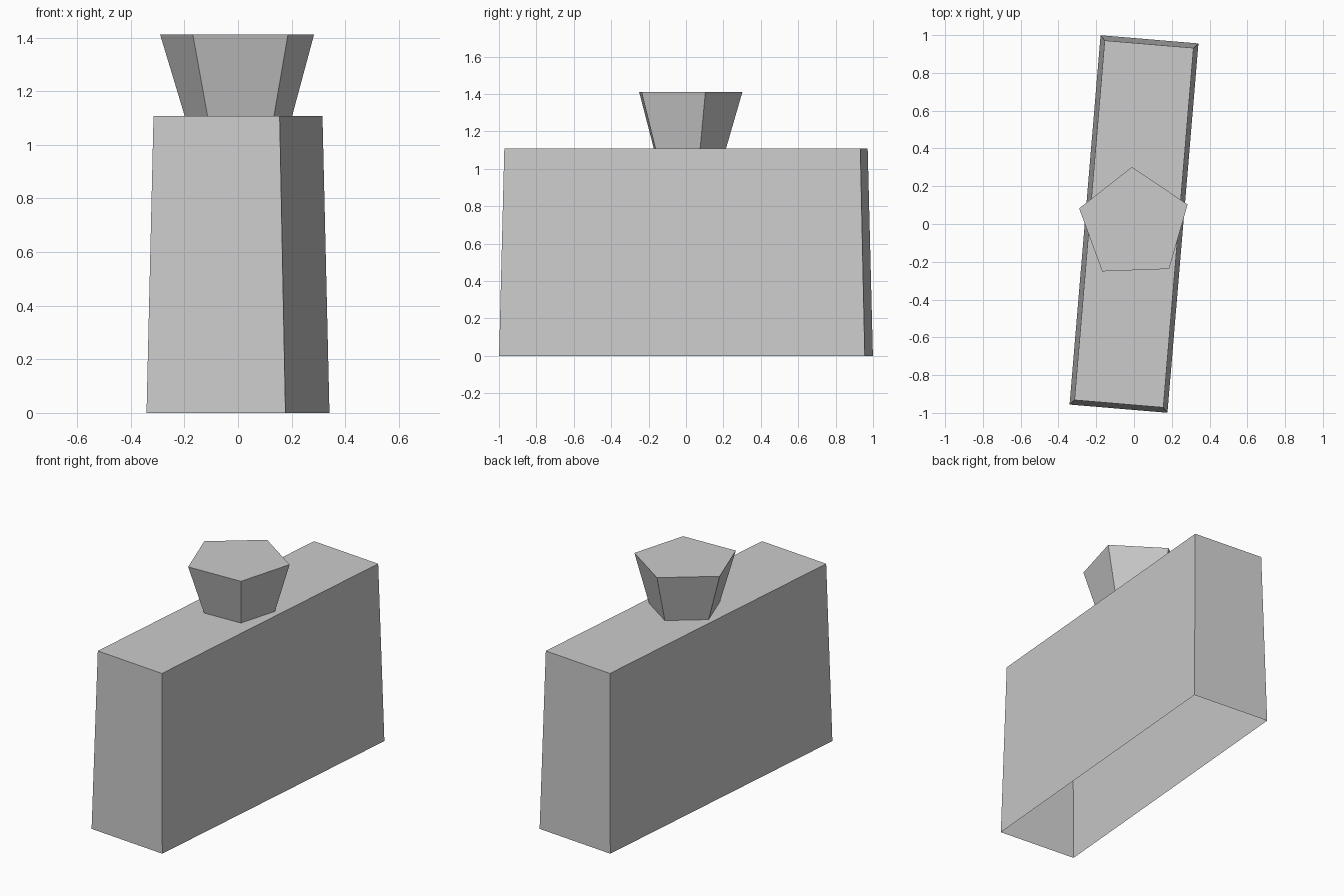
import bpy
from math import radians, cos, sin
from mathutils import Matrix, Vector

cube = bpy.data.objects.get("Cube")
if cube:
    bpy.data.objects.remove(cube, do_unlink=True)

grey = bpy.data.materials.new("plain grey")
grey.use_nodes = True
colour = (0.6, 0.6, 0.6, 1)
grey.diffuse_color = colour
grey.node_tree.nodes["Principled BSDF"].inputs["Base Color"].default_value = colour


def rectangle(half_x, half_y, z, angle):
    turn = Matrix.Rotation(angle, 3, "Z")
    signs = ((-1, -1), (1, -1), (1, 1), (-1, 1))
    return [turn @ Vector((sx * half_x, sy * half_y, z)) for sx, sy in signs]


def polygon(sides, radius, z, start, centre=(0, 0)):
    angles = [start + radians(360) * i / sides for i in range(sides)]
    return [Vector((centre[0] + radius * cos(a), centre[1] + radius * sin(a), z))
            for a in angles]


def open_frustum(name, lower, upper):
    """Join two outlines with flat walls and close only the top."""
    n = len(lower)
    faces = [(i, (i + 1) % n, n + (i + 1) % n, n + i) for i in range(n)]
    faces.append(tuple(range(n, 2 * n)))
    mesh = bpy.data.meshes.new(name)
    mesh.from_pydata(lower + upper, [], faces)
    mesh.materials.append(grey)
    obj = bpy.data.objects.new(name, mesh)
    bpy.context.collection.objects.link(obj)
    return obj


body_top = 1.108
body_turn = radians(-4.8)

# Tapered main block, hollow and open underneath
open_frustum("main_block",
             rectangle(0.26, 0.981, 0, body_turn),
             rectangle(0.236, 0.955, body_top, body_turn))

# Five-sided cap that flares upward
cap_turn = radians(92.1)
open_frustum("flared_cap",
             polygon(5, 0.211, body_top, cap_turn, (0.004, 0.003)),
             polygon(5, 0.302, 1.411, cap_turn))
